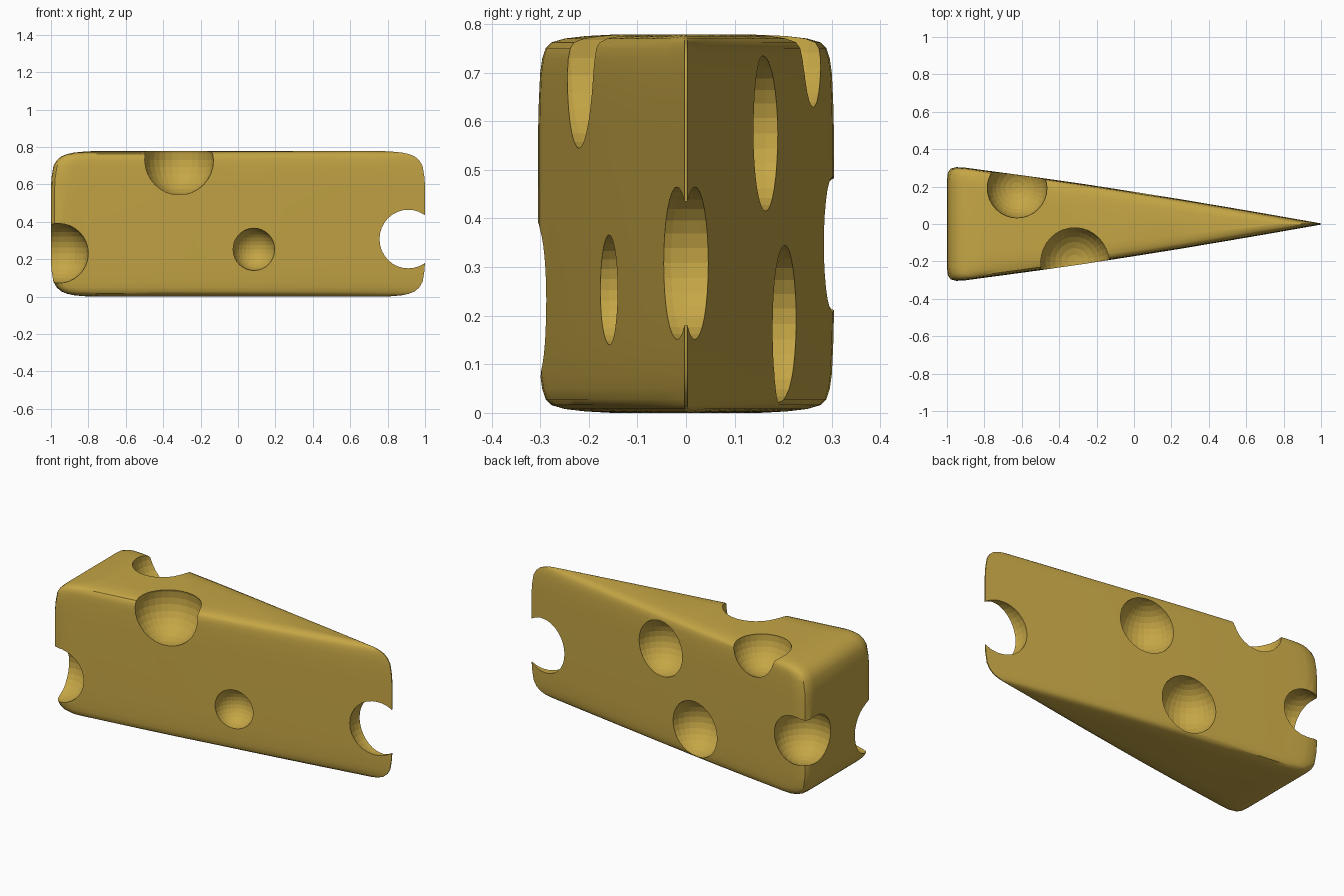
import bpy, bmesh, math
from mathutils import Matrix, Vector

if "Cube" in bpy.data.objects:
    bpy.data.objects.remove(bpy.data.objects["Cube"])

H = 0.778
# Half outline of the wedge seen from above, tip to back
half = [(1, .003), (.75, .047), (.5, .090), (.25, .132), (0, .172), (-.25, .211),
        (-.5, .247), (-.7, .274), (-.82, .290), (-.90, .301), (-.95, .304),
        (-.98, .296), (-.995, .275), (-1, .235)]
outline = [(x, -y) for x, y in half[::-1]] + half
# Edge rounding: (distance from top or bottom, x shrink, y shrink)
rounding = [(0, .22, .50), (.003, .17, .32), (.008, .12, .18), (.016, .085, .09),
            (.028, .055, .05), (.05, .03, .027), (.08, .013, .013), (.14, .003, .004), (.19, 0, 0)]
levels = rounding + [(H - d, a, c) for d, a, c in rounding[::-1]]

# Cheese wedge body, skinned from stacked outlines
bm = bmesh.new()
rings = [[bm.verts.new((x * (1 - a), y * (1 - c), z)) for x, y in outline] for z, a, c in levels]
n = len(outline)
for lo, hi in zip(rings, rings[1:]):
    for i in range(n):
        j = (i + 1) % n
        bm.faces.new((lo[i], lo[j], hi[j], hi[i]))
bm.faces.new(rings[0][::-1])
bm.faces.new(rings[-1])
bmesh.ops.recalc_face_normals(bm, faces=bm.faces)
for f in bm.faces:
    f.smooth = True
mesh = bpy.data.meshes.new("cheese_wedge")
bm.to_mesh(mesh)
bm.free()
mesh.set_sharp_from_angle(angle=math.radians(35))
cheese = bpy.data.objects.new("cheese_wedge", mesh)
bpy.context.collection.objects.link(cheese)

mat = bpy.data.materials.new("cheese_yellow")
mat.diffuse_color = (0.56, 0.38, 0.06, 1)
mat.use_nodes = True
mat.node_tree.nodes["Principled BSDF"].inputs["Base Color"].default_value = mat.diffuse_color
mesh.materials.append(mat)

# Holes: centre and radius
holes = [((-.317, -.20, .73), .187), ((.085, -.158, .253), .113),
         ((.907, 0, .308), .158), ((-.96, -.29, .232), .16),
         ((.05, .165, .575), .16), ((-.20, .203, .183), .162),
         ((-.625, .192, .772), .16), ((-.92, .225, .347), .16)]
bm = bmesh.new()
for centre, r in holes:
    bmesh.ops.create_uvsphere(bm, u_segments=32, v_segments=16, radius=r,
                              matrix=Matrix.Translation(Vector(centre)))
cut_mesh = bpy.data.meshes.new("hole_cutter")
bm.to_mesh(cut_mesh)
bm.free()
cut_mesh.materials.append(mat)
cutter = bpy.data.objects.new("hole_cutter", cut_mesh)
cutter.hide_render = True
bpy.context.collection.objects.link(cutter)

mod = cheese.modifiers.new("holes", 'BOOLEAN')
mod.operation = 'DIFFERENCE'
mod.solver = 'EXACT'
mod.object = cutter
bpy.context.view_layer.objects.active = cheese
cheese.select_set(True)
bpy.ops.object.modifier_apply(modifier=mod.name)
bpy.data.objects.remove(cutter)
